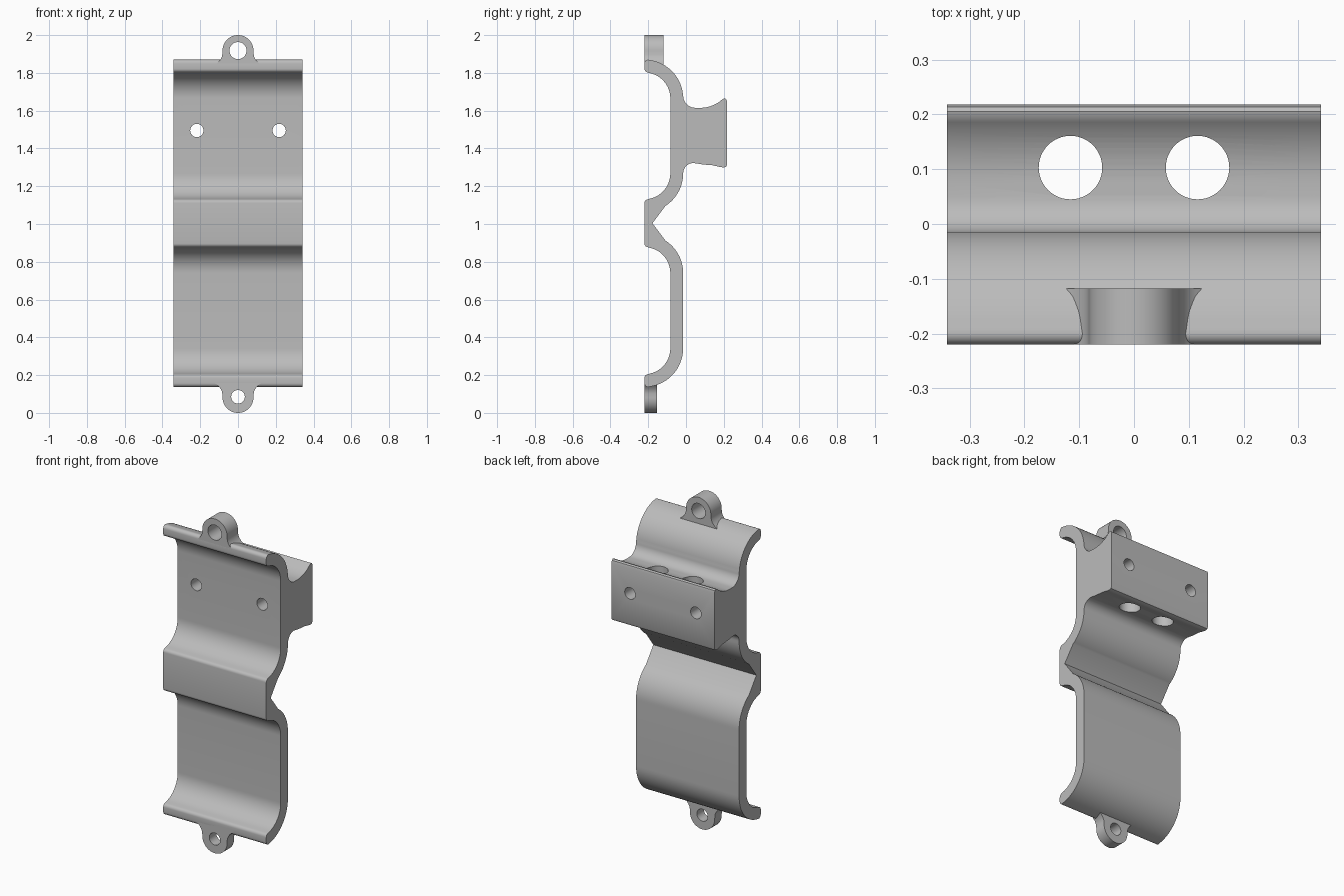
import bpy, bmesh
from math import sin, cos, pi, radians
from mathutils import Matrix

cube = bpy.data.objects.get("Cube")
if cube:
    bpy.data.objects.remove(cube)

grey = bpy.data.materials.new("plain grey")
grey.use_nodes = True
GREY = (0.5, 0.5, 0.5, 1)
grey.diffuse_color = GREY
grey.node_tree.nodes["Principled BSDF"].inputs["Base Color"].default_value = GREY


def arc(cx, cy, r, start, end, n=16):
    angles = [radians(start + (end - start) * i / n) for i in range(n + 1)]
    return [(cx + r * cos(a), cy + r * sin(a)) for a in angles]


def finish(name, bm):
    bmesh.ops.recalc_face_normals(bm, faces=bm.faces)
    mesh = bpy.data.meshes.new(name)
    bm.to_mesh(mesh)
    bm.free()
    mesh.materials.append(grey)
    obj = bpy.data.objects.new(name, mesh)
    bpy.context.collection.objects.link(obj)
    return obj


def extrude(name, points, direction):
    """Solid from a closed outline of 3D points pushed along a direction."""
    bm = bmesh.new()
    face = bm.faces.new([bm.verts.new(p) for p in points])
    side = bmesh.ops.extrude_face_region(bm, geom=[face])["geom"]
    verts = [v for v in side if isinstance(v, bmesh.types.BMVert)]
    bmesh.ops.translate(bm, verts=verts, vec=direction)
    return finish(name, bm)


def drill(obj, centre, radius, depth, axis):
    """Cut a round hole along y or z."""
    bm = bmesh.new()
    turn = Matrix.Rotation(pi / 2, 4, "X") if axis == "y" else Matrix()
    bmesh.ops.create_cone(bm, cap_ends=True, segments=48, radius1=radius, radius2=radius,
                          depth=depth, matrix=Matrix.Translation(centre) @ turn)
    cutter = finish("hole_cutter", bm)
    cutter.hide_render = True
    mod = obj.modifiers.new("hole", "BOOLEAN")
    mod.operation, mod.solver, mod.object = "DIFFERENCE", "EXACT", cutter
    bpy.context.view_layer.objects.active = obj
    bpy.ops.object.modifier_apply(modifier=mod.name)
    bpy.data.objects.remove(cutter)


def smooth(obj):
    bpy.ops.object.select_all(action="DESELECT")
    obj.select_set(True)
    bpy.context.view_layer.objects.active = obj
    bpy.ops.object.shade_smooth_by_angle(angle=radians(30))


# Curved wall section (y, z): four quarter bends of one radius pair
FRONT, HALF = -0.22, 0.341
INNER, OUTER = 0.137, 0.205
TOP, UPPER, LOWER, BOTTOM = 1.665, 1.268, 0.74, 0.342
LIP = 0.02


def lip(z, start, end):
    return arc(FRONT + LIP, z, LIP, start, end, 5)


section = []
# front side, going down
section += lip(TOP + OUTER - LIP, 90, 180)
section += lip(TOP + INNER + LIP, 180, 260)
section += arc(FRONT, TOP, INNER, 78, 0)
section += arc(FRONT, UPPER, INNER, 0, -78)
section += lip(UPPER - INNER - LIP, 100, 180)
section += lip(LOWER + INNER + LIP, 180, 260)
section += arc(FRONT, LOWER, INNER, 78, 0)
section += arc(FRONT, BOTTOM, INNER, 0, -78)
section += lip(BOTTOM - INNER - LIP, 100, 180)
section += lip(BOTTOM - OUTER + LIP, 180, 270)
# back side, going up through the notch
section += arc(FRONT, BOTTOM, OUTER, -82, 0)
section += arc(FRONT, LOWER, OUTER, 0, 57)
section += [(-0.178, 1.004)]
section += arc(FRONT, UPPER, OUTER, -57, 0)
# block at the rear
section += arc(0.04, 1.268, 0.055, 180, 90, 10)[1:]
section += [(0.09, 1.315), (0.14, 1.311), (0.18, 1.302), (0.2, 1.299),
            (0.212, 1.303), (0.218, 1.315), (0.218, 1.645), (0.214, 1.659), (0.205, 1.665)]
section += arc(0.075, 1.79, 0.175, 313, 270, 12)
section += arc(0.05, 1.68, 0.065, 270, 180, 10)
section += arc(FRONT, TOP, OUTER, 5, 82)

body = extrude("bracket_body", [(-HALF, y, z) for y, z in section], (2 * HALF, 0, 0))
for x in (-0.218, 0.218):
    drill(body, (x, 0, 1.495), 0.035, 1, "y")
for x in (-0.116, 0.116):
    drill(body, (x, 0.103, 1.47), 0.058, 0.6, "z")
smooth(body)

# Mounting lugs with flared feet, the lower one mirrored
flare = [(0.083, 1.898), (0.086, 1.885), (0.092, 1.873), (0.1, 1.862),
         (0.112, 1.85), (0.128, 1.84), (0.128, 1.83)]
outline = flare[::-1] + arc(0, 1.918, 0.082, 0, 180, 32) + [(-x, z) for x, z in flare]
for name, depth, hole, flip in (("top_lug", 0.102, 0.045, False),
                                ("bottom_lug", 0.066, 0.036, True)):
    points = [(x, FRONT, 2 - z if flip else z) for x, z in outline]
    lug = extrude(name, points, (0, depth, 0))
    drill(lug, (0, FRONT, 0.085 if flip else 1.918), hole, 0.5, "y")
    smooth(lug)
